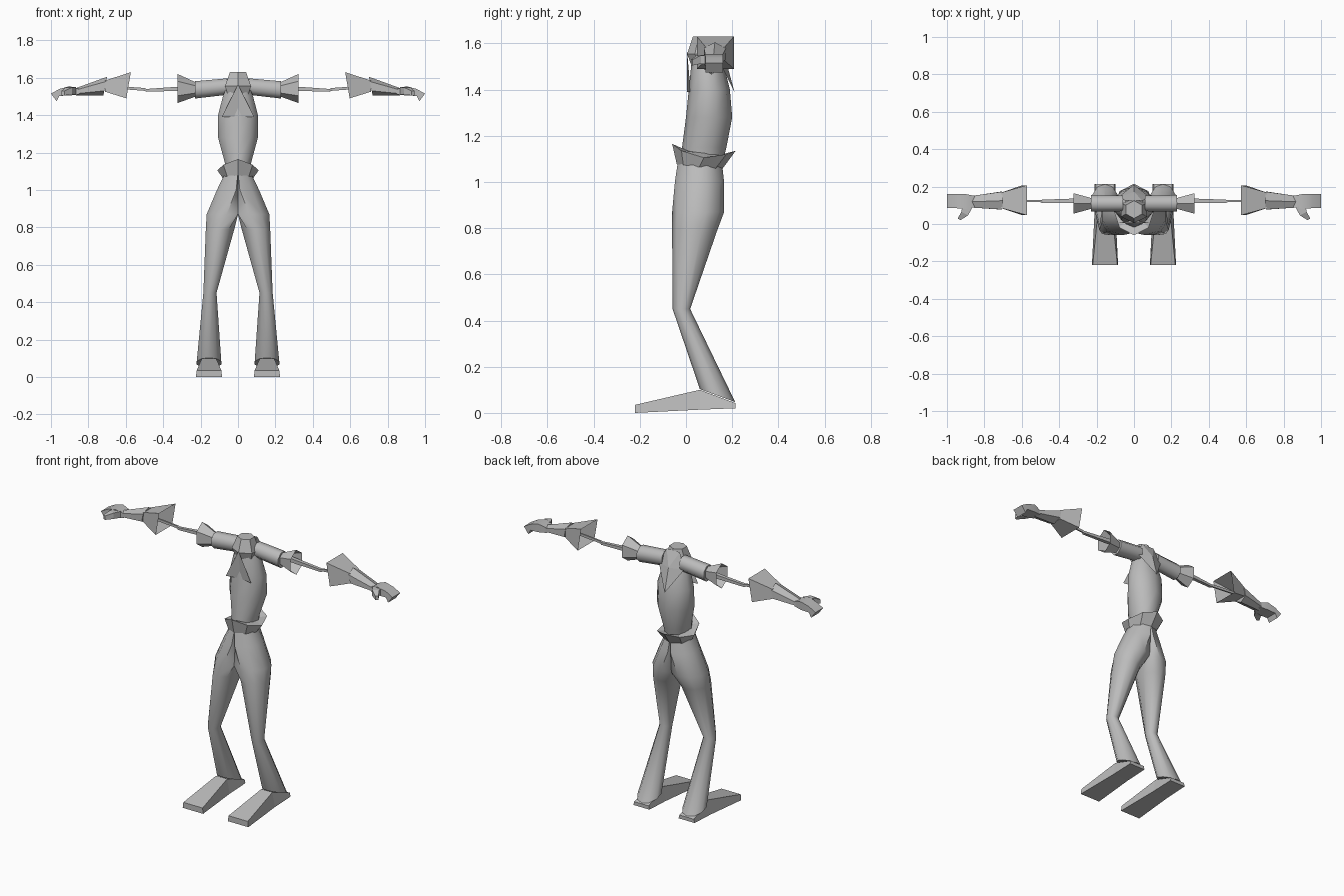
import bpy, bmesh, math
from mathutils import Vector

cube = bpy.data.objects.get("Cube")
if cube:
    bpy.data.objects.remove(cube, do_unlink=True)

grey = bpy.data.materials.new("plain grey")
grey.use_nodes = True
grey.diffuse_color = (0.5, 0.5, 0.5, 1)
grey.node_tree.nodes["Principled BSDF"].inputs["Base Color"].default_value = (0.5, 0.5, 0.5, 1)


def make(name, verts, faces, smooth=None):
    """Mesh object with outward normals and optional smoothing by angle."""
    bm = bmesh.new()
    vs = [bm.verts.new(v) for v in verts]
    for f in faces:
        bm.faces.new([vs[i] for i in f])
    bmesh.ops.recalc_face_normals(bm, faces=bm.faces)
    mesh = bpy.data.meshes.new(name)
    bm.to_mesh(mesh)
    bm.free()
    mesh.materials.append(grey)
    obj = bpy.data.objects.new(name, mesh)
    bpy.context.collection.objects.link(obj)
    if smooth:
        bpy.ops.object.select_all(action='DESELECT')
        obj.select_set(True)
        bpy.context.view_layer.objects.active = obj
        bpy.ops.object.shade_smooth_by_angle(angle=math.radians(smooth))
    return obj


def loft(name, rings, smooth=None, cap_start=True, cap_end=True):
    """Skin a list of equally long rings."""
    n = len(rings[0])
    faces = [(k * n + i, k * n + (i + 1) % n, (k + 1) * n + (i + 1) % n, (k + 1) * n + i)
             for k in range(len(rings) - 1) for i in range(n)]
    if cap_start:
        faces.append(tuple(range(n)))
    if cap_end:
        faces.append(tuple(range((len(rings) - 1) * n, len(rings) * n)))
    return make(name, [p for r in rings for p in r], faces, smooth)


def oval(z, cx, rx, y0, y1, n=10, tilt=0.0, clamp=False):
    """Level ring between y0 and y1; tilt raises its front over its back."""
    pts = []
    for i in range(n):
        a = 2 * math.pi * i / n - math.pi / 2
        x = cx + rx * math.cos(a)
        pts.append(Vector((max(x, 0) if clamp else x,
                           (y0 + y1) / 2 + (y1 - y0) / 2 * math.sin(a),
                           z - tilt * math.sin(a))))
    return pts


def arm_ring(s, x, y0, y1, z0, z1, n=4, lean=0.0):
    """Upright ring across the arm; four sides give a rectangle."""
    k = math.sqrt(2) if n == 4 else 1
    pts = []
    for i in range(n):
        a = 2 * math.pi * (i + 0.5) / n
        c, d = k * math.cos(a), k * math.sin(a)
        pts.append(Vector((s * (x + lean * d), (y0 + y1) / 2 + (y1 - y0) / 2 * c,
                           (z0 + z1) / 2 + (z1 - z0) / 2 * d)))
    return pts


# Torso
loft("torso", [oval(1.09, 0, 0.068, -0.02, 0.16), oval(1.15, 0, 0.075, -0.017, 0.175),
               oval(1.28, 0, 0.112, 0.0, 0.2), oval(1.40, 0, 0.112, 0.012, 0.19),
               oval(1.50, 0, 0.085, 0.022, 0.165), oval(1.56, 0, 0.06, 0.03, 0.145)], 50)

# Head, a tapered block
loft("head", [oval(1.50, 0, 0.06, 0.025, 0.13, 6), oval(1.555, 0, 0.08, 0.005, 0.14, 6),
              oval(1.63, 0, 0.05, 0.03, 0.125, 6)])

# Collar flaps, front and back
make("front_collar", [(0, 0.005, 1.565), (-0.087, 0.005, 1.39), (0.087, 0.005, 1.39),
                      (0, 0.02, 1.39)], [(0, 1, 3), (0, 3, 2)])
make("back_collar", [(-0.045, 0.125, 1.62), (0.045, 0.125, 1.62), (0.088, 0.14, 1.53),
                     (0, 0.21, 1.39), (-0.088, 0.14, 1.53), (0, 0.172, 1.53)],
     [(0, 1, 5), (1, 2, 5), (2, 3, 5), (3, 4, 5), (4, 0, 5)])


# Belt: flared rim that peaks at the front and the back
rim = oval(1.105, 0, 0.11, -0.06, 0.215, 8)
for p in rim:
    t = (p.y - 0.0775) / 0.1375
    p.z += (0.06 if t < 0 else 0.03) * t * t
loft("belt", [oval(1.065, 0, 0.083, -0.04, 0.155, 8, 0.012), rim,
              oval(1.125, 0, 0.07, -0.015, 0.17, 8, 0.012)], None, False, False)

for side, s in (("left", 1), ("right", -1)):
    # Leg: hip half, thigh, knee and flared shin
    leg = [oval(1.09, 0, 0.072, -0.035, 0.155, clamp=True),
           oval(1.0, 0.01, 0.108, -0.048, 0.165, clamp=True),
           oval(0.87, 0.06, 0.113, -0.06, 0.165, clamp=True),
           oval(0.79, 0.096, 0.08, -0.06, 0.135),
           oval(0.45, 0.15, 0.037, -0.058, 0.018),
           oval(0.075, 0.155, 0.069, 0.06, 0.213, tilt=0.028)]
    loft(side + "_leg", [[Vector((s * p.x, p.y, p.z)) for p in r] for r in leg], 50)

    # Foot: low wedge with a raised instep
    foot = []
    for y, w0, w1, z0, z1 in ((-0.22, 0.07, 0.066, 0.0, 0.035),
                              (0.06, 0.056, 0.038, 0.014, 0.10),
                              (0.215, 0.055, 0.05, 0.02, 0.042)):
        foot.append([Vector((s * (0.155 + dx), y, z)) for dx, z in
                     ((-w0, z0), (w0, z0), (w1, z1), (-w1, z1))])
    loft(side + "_foot", foot)

    # Upper arm, elbow flare and thin rod
    loft(side + "_upper_arm", [arm_ring(s, 0.06, 0.065, 0.155, 1.505, 1.60, 8),
                               arm_ring(s, 0.23, 0.062, 0.158, 1.485, 1.585, 8)], 50)
    loft(side + "_elbow_flare", [arm_ring(s, 0.225, 0.078, 0.142, 1.50, 1.575, 6),
                                 arm_ring(s, 0.323, 0.047, 0.173, 1.465, 1.62, 6)],
         None, True, False)
    loft(side + "_arm_rod", [arm_ring(s, 0.23, 0.112, 0.138, 1.535, 1.56),
                             arm_ring(s, 0.32, 0.112, 0.136, 1.53, 1.552),
                             arm_ring(s, 0.49, 0.112, 0.13, 1.525, 1.54),
                             arm_ring(s, 0.50, 0.117, 0.127, 1.53, 1.545),
                             arm_ring(s, 0.70, 0.117, 0.127, 1.545, 1.56)])

    # Square open cuff and forearm flare
    loft(side + "_cuff", [arm_ring(s, 0.585, 0.047, 0.207, 1.49, 1.63, lean=-0.012),
                          arm_ring(s, 0.71, 0.085, 0.168, 1.525, 1.585)], None, False, True)
    loft(side + "_forearm", [arm_ring(s, 0.71, 0.07, 0.18, 1.505, 1.605, 6, lean=-0.01),
                             arm_ring(s, 0.865, 0.083, 0.155, 1.505, 1.545, 6)],
         None, True, True)

    # Hand with curled fingers, and thumb pointing forward
    loft(side + "_hand", [arm_ring(s, 0.85, 0.09, 0.15, 1.51, 1.54),
                          arm_ring(s, 0.90, 0.08, 0.16, 1.505, 1.555),
                          arm_ring(s, 0.955, 0.085, 0.16, 1.503, 1.54),
                          arm_ring(s, 0.985, 0.085, 0.16, 1.475, 1.515, lean=0.015)], 40)
    thumb = []
    for x, y, w, z0, z1 in ((0.89, 0.10, 0.025, 1.51, 1.55), (0.905, 0.055, 0.018, 1.512, 1.548),
                            (0.935, 0.025, 0.008, 1.505, 1.53)):
        thumb.append([Vector((s * (x + dx), y + dx * 0.5, z)) for dx, z in
                      ((-w, z0), (w, z0), (w, z1), (-w, z1))])
    loft(side + "_thumb", thumb)
